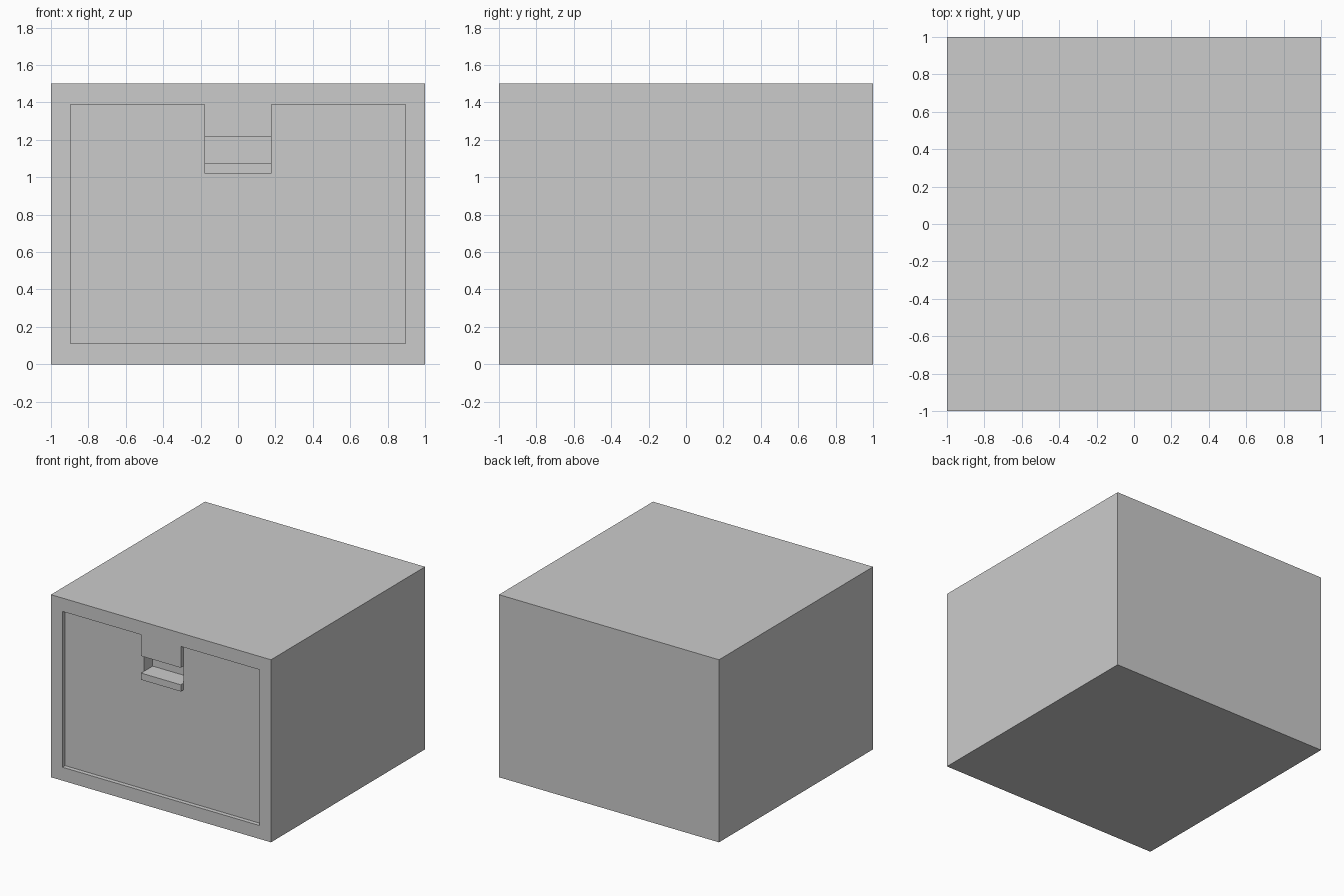
import bpy, bmesh

if "Cube" in bpy.data.objects:
    bpy.data.objects.remove(bpy.data.objects["Cube"])

FRONT, PANEL, POCKET = -1.0, -0.965, -0.85   # depth planes
W, BOTTOM, TOP = 0.895, 0.11, 1.39           # recessed panel outline
TW, TAB_Z, LIP_TOP, LIP_LOW = 0.18, 1.215, 1.075, 1.02


def prism(name, outline, y0, y1):
    """Extrude an (x, z) outline from y0 to y1."""
    bm = bmesh.new()
    face = bm.faces.new([bm.verts.new((x, y0, z)) for x, z in outline])
    ext = bmesh.ops.extrude_face_region(bm, geom=[face])
    moved = [g for g in ext["geom"] if isinstance(g, bmesh.types.BMVert)]
    bmesh.ops.translate(bm, verts=moved, vec=(0, y1 - y0, 0))
    bmesh.ops.recalc_face_normals(bm, faces=bm.faces)
    mesh = bpy.data.meshes.new(name)
    bm.to_mesh(mesh)
    bm.free()
    obj = bpy.data.objects.new(name, mesh)
    bpy.context.collection.objects.link(obj)
    return obj


def rect(half, z0, z1):
    return [(-half, z0), (half, z0), (half, z1), (-half, z1)]


def combine(target, tool, operation):
    mod = target.modifiers.new(tool.name, 'BOOLEAN')
    mod.operation, mod.solver, mod.object = operation, 'EXACT', tool
    bpy.context.view_layer.objects.active = target
    bpy.ops.object.modifier_apply(modifier=mod.name)
    bpy.data.objects.remove(tool, do_unlink=True)


# Cabinet body
body = prism("drawer_cabinet", rect(1, 0, 1.5), FRONT, 1)

# Sunken drawer front, notched around the tab hanging from the frame
notched = [(-W, BOTTOM), (W, BOTTOM), (W, TOP), (TW, TOP),
           (TW, TAB_Z), (-TW, TAB_Z), (-TW, TOP), (-W, TOP)]
combine(body, prism("panel_recess", notched, FRONT - 0.1, PANEL), 'DIFFERENCE')

# Finger pocket under the tab
combine(body, prism("finger_pocket", rect(TW, LIP_TOP, TAB_Z), FRONT - 0.1, POCKET), 'DIFFERENCE')

# Pull lip in front of the pocket floor
combine(body, prism("pull_lip", rect(TW, LIP_LOW, LIP_TOP), FRONT, PANEL + 0.03), 'UNION')
